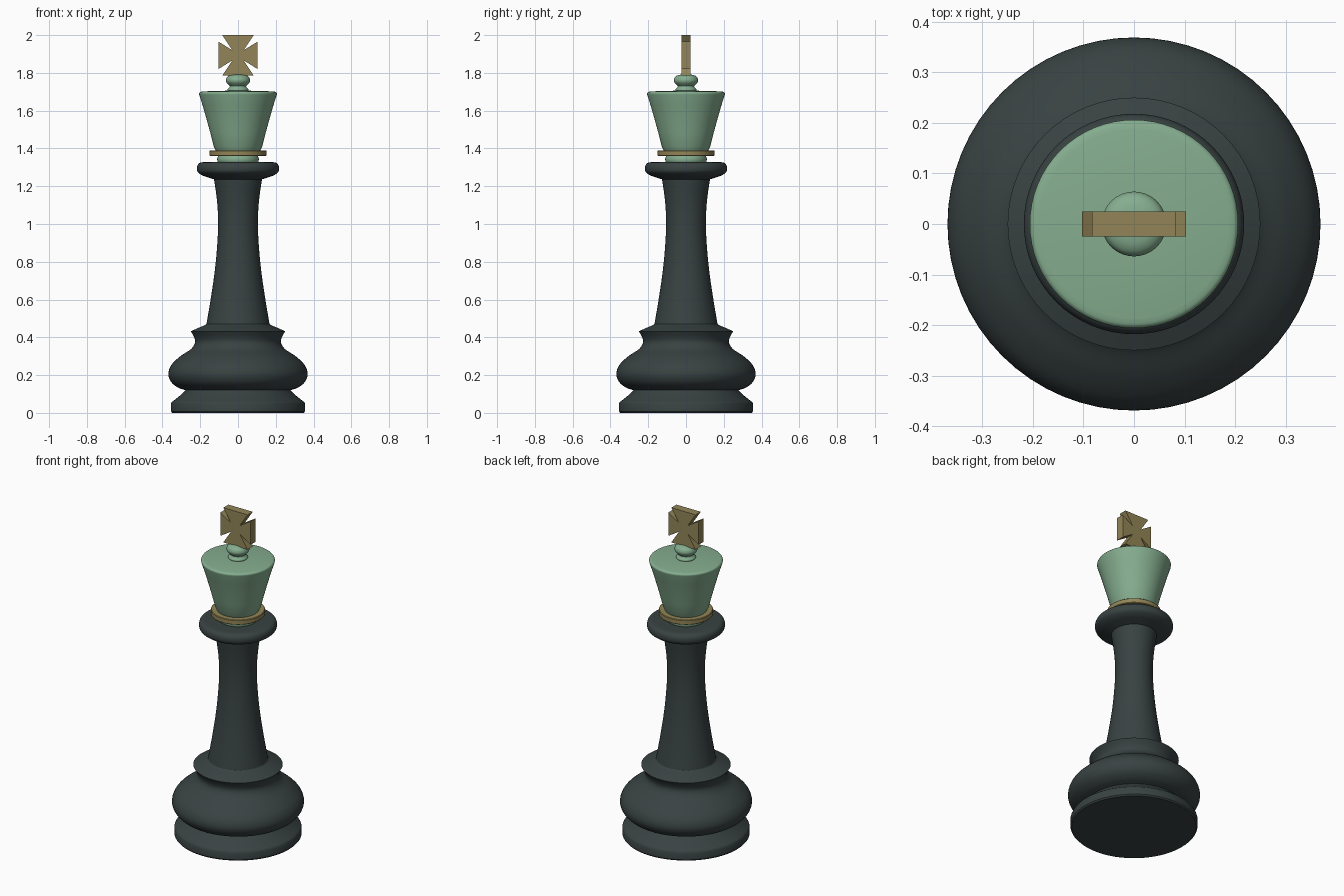
import bpy, bmesh, math

if "Cube" in bpy.data.objects:
    bpy.data.objects.remove(bpy.data.objects["Cube"])


def material(name, rgb):
    m = bpy.data.materials.new(name)
    m.diffuse_color = (*rgb, 1)
    m.use_nodes = True
    m.node_tree.nodes["Principled BSDF"].inputs["Base Color"].default_value = m.diffuse_color
    return m


DARK = material("dark slate", (0.040, 0.054, 0.054))
GREEN = material("sage green", (0.235, 0.42, 0.275))
GOLD = material("dull gold", (0.29, 0.235, 0.095))


def finish(name, bm, mat, angle=35):
    bmesh.ops.recalc_face_normals(bm, faces=bm.faces)
    me = bpy.data.meshes.new(name)
    bm.to_mesh(me)
    bm.free()
    me.materials.append(mat)
    ob = bpy.data.objects.new(name, me)
    bpy.context.collection.objects.link(ob)
    bpy.ops.object.select_all(action='DESELECT')
    ob.select_set(True)
    bpy.context.view_layer.objects.active = ob
    bpy.ops.object.shade_smooth_by_angle(angle=math.radians(angle))
    return ob


def smooth(points, steps=5):
    """Catmull-Rom curve through profile points."""
    p = [points[0]] + points + [points[-1]]
    out = []
    for i in range(1, len(p) - 2):
        a, b, c, d = p[i - 1:i + 3]
        for s in range(steps):
            t = s / steps
            out.append(tuple(0.5 * (2 * b[k] + (c[k] - a[k]) * t
                       + (2 * a[k] - 5 * b[k] + 4 * c[k] - d[k]) * t * t
                       + (3 * b[k] - a[k] - 3 * c[k] + d[k]) * t ** 3) for k in (0, 1)))
    return out + [points[-1]]


def lathe(name, profile, mat, n=64):
    """Revolve a (radius, height) profile and cap both ends."""
    bm = bmesh.new()
    rings = [[bm.verts.new((r * math.cos(2 * math.pi * i / n),
                            r * math.sin(2 * math.pi * i / n), z)) for i in range(n)]
             for r, z in profile]
    for a, b in zip(rings, rings[1:]):
        for i in range(n):
            j = (i + 1) % n
            bm.faces.new((a[i], a[j], b[j], b[i]))
    bm.faces.new(rings[0])
    bm.faces.new(rings[-1])
    return finish(name, bm, mat)


# Base: foot, round belly and flared shoulder
foot = [(0.348, 0), (0.355, 0.008), (0.355, 0.048)]
foot += smooth([(0.35, 0.058), (0.315, 0.085), (0.285, 0.112), (0.278, 0.12)])
belly = smooth([(0.278, 0.12), (0.32, 0.135), (0.355, 0.165), (0.369, 0.207), (0.352, 0.255),
                (0.305, 0.30), (0.25, 0.337), (0.228, 0.37), (0.232, 0.40), (0.25, 0.432)])
lathe("base", foot + belly[1:] + smooth([(0.25, 0.432), (0.21, 0.45), (0.175, 0.465),
                                         (0.165, 0.474)])[1:], DARK)

# Stem
lathe("stem", smooth([(0.168, 0.465), (0.145, 0.60), (0.122, 0.76), (0.108, 0.92),
                      (0.106, 1.04), (0.113, 1.14), (0.128, 1.245), (0.128, 1.27)]), DARK)

# Collar
lathe("collar", smooth([(0.125, 1.236), (0.16, 1.247), (0.19, 1.258), (0.213, 1.275),
                        (0.218, 1.295), (0.212, 1.315), (0.195, 1.326), (0.16, 1.328)]), DARK)

# Neck under the head
lathe("neck", smooth([(0.10, 1.32), (0.108, 1.33), (0.11, 1.345), (0.105, 1.362)]), GREEN)

# Gold ring
lathe("ring", [(0.148, 1.36), (0.151, 1.363), (0.151, 1.387), (0.148, 1.39)], GOLD)

# Flared head with softly rounded rim
lathe("head", [(0.115, 1.385), (0.128, 1.41), (0.146, 1.48), (0.165, 1.55), (0.188, 1.63)]
      + smooth([(0.205, 1.683), (0.206, 1.692), (0.20, 1.699), (0.188, 1.702)])
      + [(0.05, 1.706)], GREEN)

# Finial with small foot and flattened ball
lathe("finial", smooth([(0.052, 1.70), (0.055, 1.712), (0.047, 1.722), (0.043, 1.73)])
      + smooth([(0.048, 1.735), (0.06, 1.748), (0.064, 1.762), (0.058, 1.778),
                (0.042, 1.788), (0.02, 1.792)]), GREEN)

# Flared cross: one quadrant mirrored around its centre
cz = 1.893
quad = [(0.103, 0.072), (0.03, 0.027), (0.083, 0.107)]
pts = (quad + [(-x, z) for x, z in reversed(quad)]
       + [(-x, -z) for x, z in quad] + [(x, -z) for x, z in reversed(quad)])
bm = bmesh.new()
face = bm.faces.new([bm.verts.new((x, -0.025, cz + z)) for x, z in pts])
ext = bmesh.ops.extrude_face_region(bm, geom=[face])
bmesh.ops.translate(bm, vec=(0, 0.05, 0),
                    verts=[g for g in ext["geom"] if isinstance(g, bmesh.types.BMVert)])
finish("cross", bm, GOLD, 20)
